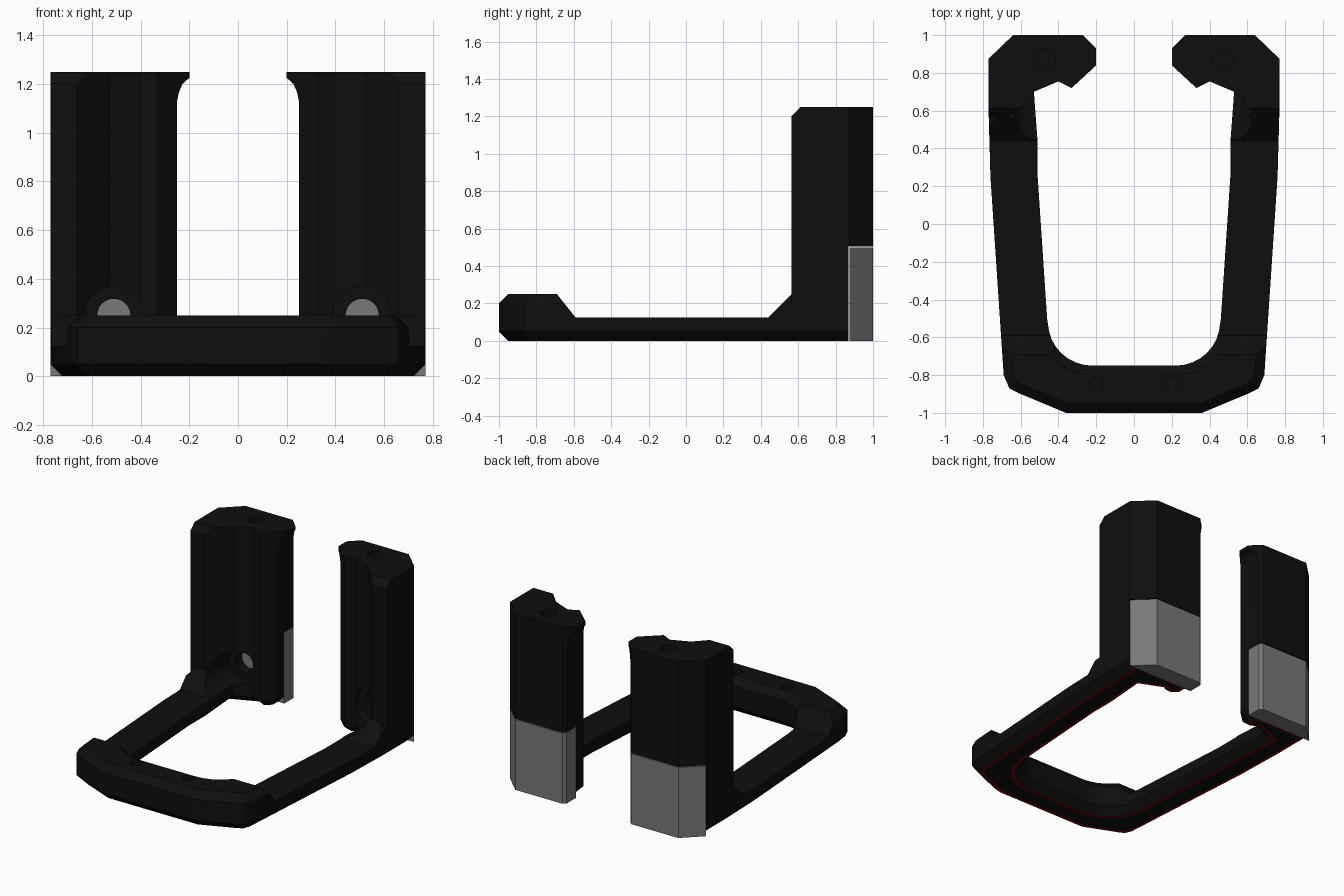
import bpy, bmesh, math

if "Cube" in bpy.data.objects:
    bpy.data.objects.remove(bpy.data.objects["Cube"])


def material(name, rgb):
    m = bpy.data.materials.new(name)
    m.diffuse_color = (*rgb, 1)
    m.use_nodes = True
    m.node_tree.nodes["Principled BSDF"].inputs["Base Color"].default_value = m.diffuse_color
    return m


BLACK = material("matte black", (0.0045, 0.0045, 0.0045))
GREY = material("mid grey", (0.19, 0.19, 0.19))
RED = material("dark red", (0.22, 0.002, 0.002))


def add(name, bm, mats=()):
    bmesh.ops.recalc_face_normals(bm, faces=bm.faces)
    me = bpy.data.meshes.new(name)
    bm.to_mesh(me)
    bm.free()
    for m in mats:
        me.materials.append(m)
    ob = bpy.data.objects.new(name, me)
    bpy.context.collection.objects.link(ob)
    return ob


def prism_mesh(pts, axis, lo, hi):
    """Extrude a flat outline along one axis."""
    place = {"x": lambda a, b, h: (h, a, b),
             "y": lambda a, b, h: (a, h, b),
             "z": lambda a, b, h: (a, b, h)}[axis]
    bm = bmesh.new()
    n = len(pts)
    low = [bm.verts.new(place(a, b, lo)) for a, b in pts]
    top = [bm.verts.new(place(a, b, hi)) for a, b in pts]
    bm.faces.new(low)
    bm.faces.new(top)
    for i in range(n):
        j = (i + 1) % n
        bm.faces.new((low[i], low[j], top[j], top[i]))
    bmesh.ops.recalc_face_normals(bm, faces=bm.faces)
    return bm


def cutter(pts, axis, lo, hi):
    ob = add("cutter", prism_mesh(pts, axis, lo, hi))
    ob.hide_render = True
    return ob


def rect(a0, a1, b0, b1):
    return [(a0, b0), (a1, b0), (a1, b1), (a0, b1)]


def circle(x, y, r, n=32):
    return [(x + r * math.cos(2 * math.pi * i / n),
             y + r * math.sin(2 * math.pi * i / n)) for i in range(n)]


def finish(ob, cutters, mirror=False):
    """Apply the cuts and the mirror, then drop the cutters."""
    for c in cutters:
        mod = ob.modifiers.new("cut", "BOOLEAN")
        mod.operation = "DIFFERENCE"
        mod.solver = "EXACT"
        mod.object = c
    if mirror:
        mod = ob.modifiers.new("mirror", "MIRROR")
        mod.use_mirror_merge = False
    bpy.context.view_layer.update()
    dg = bpy.context.evaluated_depsgraph_get()
    me = bpy.data.meshes.new_from_object(ob.evaluated_get(dg))
    ob.modifiers.clear()
    ob.data = me
    for c in cutters:
        bpy.data.objects.remove(c, do_unlink=True)
    bpy.ops.object.select_all(action="DESELECT")
    ob.select_set(True)
    bpy.context.view_layer.objects.active = ob
    bpy.ops.object.shade_smooth_by_angle(angle=math.radians(20))


# Base frame: right half of the outline, outer edge then inner edge
outer = [(0.36, -1), (0.60, -0.90), (0.66, -0.87), (0.69, -0.80),
         (0.76, 0.25), (0.77, 0.60), (0.77, 0.93)]
notch = [(0.33, 0.72), (0.40, 0.755), (0.53, 0.70)]
inner = [(0.51, 0.43), (0.51, 0.25), (0.46, -0.50)]
arc = [(0.22 + 0.235 * math.cos(a), -0.52 - 0.23 * math.sin(a))
       for a in (math.pi / 2 * i / 8 for i in range(1, 9))]
half = outer + [(0.25, 0.93), (0.25, 0.80)] + notch + inner + arc
outline = half + [(-x, y) for x, y in reversed(half)]

bm = prism_mesh(outline, "z", 0.05, 0.20)
bm.faces.ensure_lookup_table()
bottom, top = bm.faces[0], bm.faces[1]
# Chamfer the top and bottom edges
for face, dz in ((bottom, -0.05), (top, 0.05)):
    bmesh.ops.inset_individual(bm, faces=[face], thickness=0.05,
                               use_even_offset=True)
    for v in face.verts:
        v.co.z += dz
# Red stripe running round the underside
ring = bmesh.ops.inset_individual(bm, faces=[bottom], thickness=0.02,
                                  use_even_offset=True)["faces"]
for f in ring:
    if f is not bottom:
        f.material_index = 1
bottom.material_index = 0
frame = add("base_frame", bm, (BLACK, RED))

cuts = [cutter([(-0.73, 0.30), (-0.69, 0.25), (-0.59, 0.125), (0.44, 0.125),
                (0.565, 0.25), (0.615, 0.30)], "x", -1, 1),
        cutter(rect(-1, 1, 0.87, 1.2), "z", -0.2, 0.5)]
for s in (-1, 1):
    cuts += [cutter(circle(0.51 * s, 0.25, 0.12), "y", 0.40, 0.80),
             cutter(circle(0.51 * s, 0.25, 0.068), "y", 0.78, 1.1),
             cutter(circle(0.20 * s, -0.85, 0.04), "z", 0.17, 0.4)]
finish(frame, cuts)

# Uprights: hooked section, slimmed below the top lip
post_pts = [(0.77, 0.565), (0.77, 0.875), (0.64, 1), (0.27, 1), (0.20, 0.93),
            (0.20, 0.84)] + notch + [(0.52, 0.565)]
post = add("upright_posts", prism_mesh(post_pts, "z", 0.05, 1.25), (BLACK,))
finish(post, [
    # inner side with curved lip
    cutter([(0.1, -0.1), (0.25, -0.1), (0.25, 1.13), (0.243, 1.165),
            (0.228, 1.20), (0.20, 1.225), (0.1, 1.225)], "y", 0.5, 1.2),
    # recess for the foot pad
    cutter(rect(0, 1, 0.87, 1.2), "z", -0.1, 0.505),
    # angled inner front corner
    cutter([(0.67, 0.555), (0.525, 0.705), (0.45, 0.70), (0.45, 0.5),
            (0.67, 0.5)], "z", 0.25, 1.4),
    # sloped top front edge
    cutter([(0.5, 1.135), (0.66, 1.30), (0.5, 1.30)], "x", 0, 1),
    # screw hole with wide recess, and hole in the top
    cutter(circle(0.51, 0.25, 0.12), "y", 0.40, 0.80),
    cutter(circle(0.51, 0.25, 0.068), "y", 0.78, 1.1),
    cutter(circle(0.47, 0.87, 0.055), "z", 1.18, 1.4),
], mirror=True)

# Grey pads on the lower back of the uprights
pad = add("rear_pads", prism_mesh(
    [(0.77, 0.875), (0.64, 1), (0.27, 1), (0.25, 0.98), (0.25, 0.875)],
    "z", 0, 0.5), (GREY,))
finish(pad, [], mirror=True)
